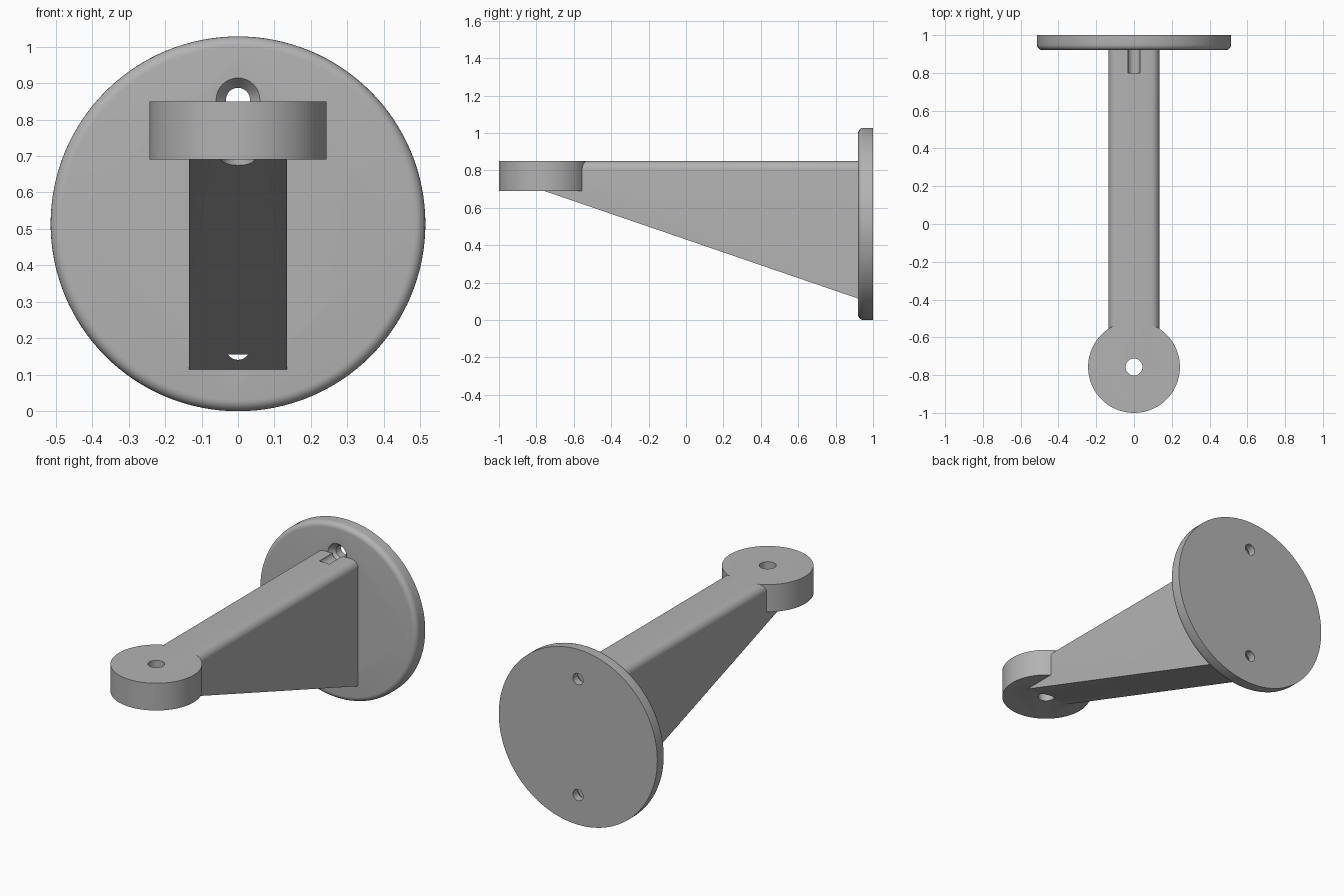
import bpy, bmesh, math
from mathutils import Matrix, Vector

cube = bpy.data.objects.get("Cube")
if cube:
    bpy.data.objects.remove(cube, do_unlink=True)

grey = bpy.data.materials.new("plain grey")
grey.use_nodes = True
colour = (0.45, 0.45, 0.45, 1)
grey.diffuse_color = colour
grey.node_tree.nodes["Principled BSDF"].inputs["Base Color"].default_value = colour

UP, BACK = Vector((0, 0, 1)), Vector((0, 1, 0))
WALL_FRONT, ARM_TOP, ARM_HALF = 0.92, 0.85, 0.135
PAD_Y, PAD_BOTTOM = -0.757, 0.69
DISC_R = 0.514
SCREW_R, SCREW_OFFSET = 0.033, 0.34


def add_mesh(name, bm):
    bmesh.ops.recalc_face_normals(bm, faces=bm.faces)
    mesh = bpy.data.meshes.new(name)
    bm.to_mesh(mesh)
    bm.free()
    mesh.materials.append(grey)
    obj = bpy.data.objects.new(name, mesh)
    bpy.context.collection.objects.link(obj)
    return obj


def add_rod(name, start, axis, length, r1, r2=None, sides=96):
    """Cylinder or cone from a start point along an axis."""
    bm = bmesh.new()
    turn = axis.to_track_quat("Z", "Y").to_matrix().to_4x4()
    place = Matrix.Translation(Vector(start) + axis * length / 2) @ turn
    bmesh.ops.create_cone(bm, cap_ends=True, segments=sides, radius1=r1,
                          radius2=r1 if r2 is None else r2, depth=length, matrix=place)
    return add_mesh(name, bm)


def round_edges(obj, test, radius, segments=6):
    bm = bmesh.new()
    bm.from_mesh(obj.data)
    edges = [e for e in bm.edges if all(test(v.co) for v in e.verts)]
    bmesh.ops.bevel(bm, geom=edges, offset=radius, segments=segments,
                    profile=0.5, affect="EDGES")
    bm.to_mesh(obj.data)
    bm.free()


def combine(obj, other, operation):
    mod = obj.modifiers.new(operation.lower(), "BOOLEAN")
    mod.object, mod.operation, mod.solver = other, operation, "EXACT"
    bpy.context.view_layer.objects.active = obj
    bpy.ops.object.modifier_apply(modifier=mod.name)


# Round wall plate with a softened front rim
plate = add_rod("wall_plate", (0, WALL_FRONT, DISC_R), BACK, 0.08, DISC_R, sides=128)
round_edges(plate, lambda p: p.y < WALL_FRONT + 0.01, 0.03)

# Tapering arm extruded across from its side profile
bm = bmesh.new()
profile = [(PAD_Y, ARM_TOP), (PAD_Y, PAD_BOTTOM), (WALL_FRONT, 0.115), (WALL_FRONT, ARM_TOP)]
face = bm.faces.new([bm.verts.new((-ARM_HALF, y, z)) for y, z in profile])
side = bmesh.ops.extrude_face_region(bm, geom=[face])
bmesh.ops.translate(bm, vec=(2 * ARM_HALF, 0, 0),
                    verts=[g for g in side["geom"] if isinstance(g, bmesh.types.BMVert)])
arm = add_mesh("support_arm", bm)

# Round only the two long top edges
bm = bmesh.new()
bm.from_mesh(arm.data)
long_edges = [e for e in bm.edges if all(v.co.z > ARM_TOP - 0.01 for v in e.verts)
              and abs(e.verts[0].co.y - e.verts[1].co.y) > 1]
bmesh.ops.bevel(bm, geom=long_edges, offset=0.045, segments=8, profile=0.5, affect="EDGES")
bm.to_mesh(arm.data)
bm.free()

# Round end pad merged into the arm, with a vertical hole
pad = add_rod("end_pad", (0, PAD_Y, PAD_BOTTOM), UP, ARM_TOP - PAD_BOTTOM, 0.243, sides=128)
pin = add_rod("pin_cutter", (0, PAD_Y, 0.5), UP, 0.5, 0.045, sides=48)
combine(arm, pad, "UNION")
combine(arm, pin, "DIFFERENCE")

# Countersunk screw holes, which also notch the arm
helpers = [pad, pin]
for sign in (1, -1):
    z = DISC_R + sign * SCREW_OFFSET
    hole = add_rod("screw_cutter", (0, 0.8, z), BACK, 0.3, SCREW_R, sides=48)
    sink = add_rod("countersink_cutter", (0, WALL_FRONT - 0.01, z), BACK, 0.05, 0.068, 0.028, sides=48)
    combine(plate, hole, "DIFFERENCE")
    combine(plate, sink, "DIFFERENCE")
    combine(arm, hole, "DIFFERENCE")
    helpers += [hole, sink]

for helper in helpers:
    bpy.data.objects.remove(helper, do_unlink=True)

for obj in (plate, arm):
    bpy.ops.object.select_all(action="DESELECT")
    obj.select_set(True)
    bpy.context.view_layer.objects.active = obj
    bpy.ops.object.shade_smooth_by_angle(angle=math.radians(30))
